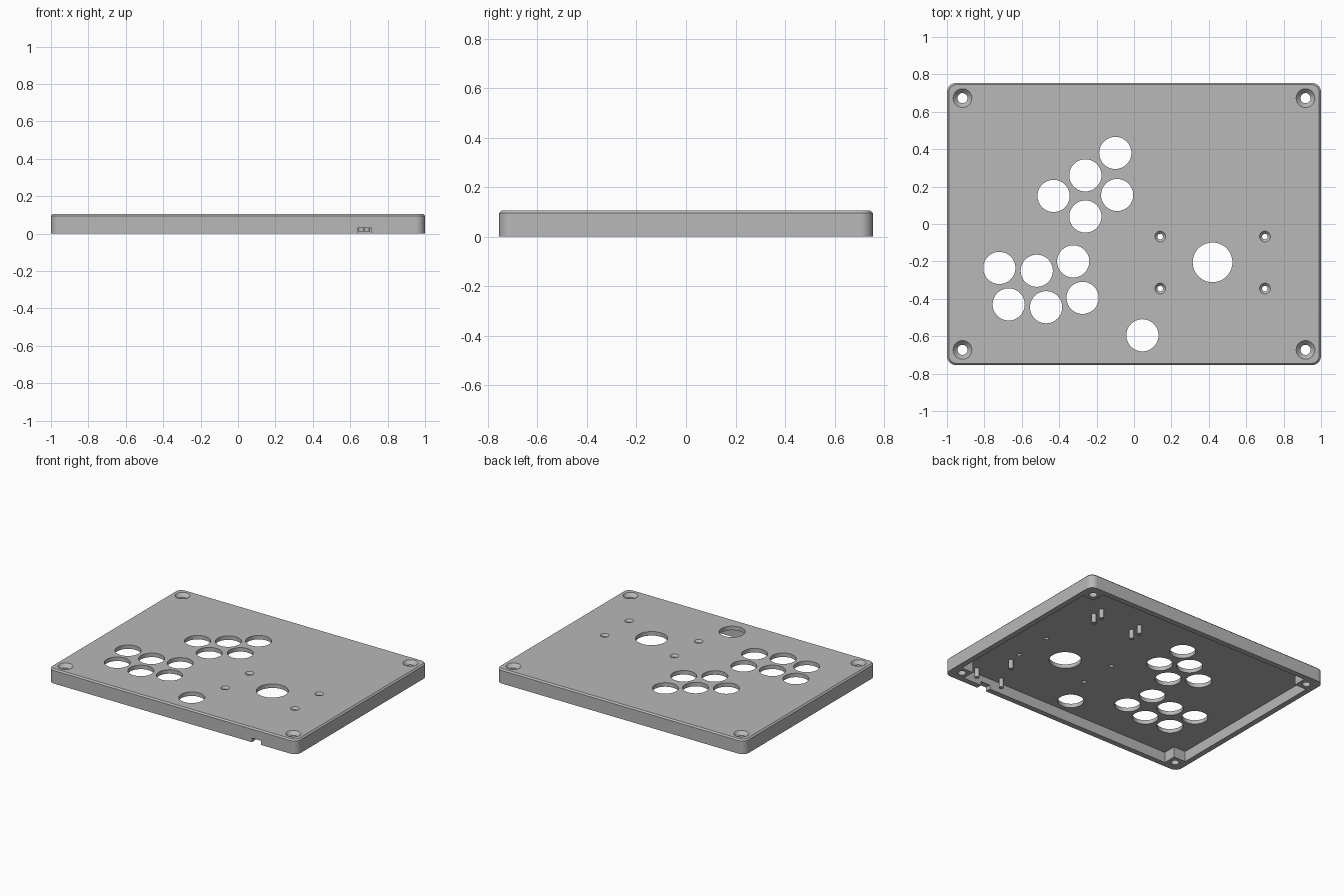
import bpy, bmesh
from math import sin, cos, pi, radians

if "Cube" in bpy.data.objects:
    bpy.data.objects.remove(bpy.data.objects["Cube"], do_unlink=True)

grey = bpy.data.materials.new("plain_grey")
grey.use_nodes = True
grey.diffuse_color = (0.48, 0.48, 0.48, 1)
grey.node_tree.nodes["Principled BSDF"].inputs["Base Color"].default_value = grey.diffuse_color

HX, HY, TOP, UNDER = 1.0, 0.755, 0.105, 0.076
WALL, BOSS, ROUND = 0.04, 0.135, 0.05


def finish(bm, name):
    bmesh.ops.recalc_face_normals(bm, faces=bm.faces[:])
    mesh = bpy.data.meshes.new(name)
    bm.to_mesh(mesh)
    bm.free()
    mesh.materials.append(grey)
    obj = bpy.data.objects.new(name, mesh)
    bpy.context.collection.objects.link(obj)
    return obj


def prism(name, outline, z0, z1, chamfer=0):
    """Extrude an outline upward, optionally chamfering the top rim."""
    bm = bmesh.new()
    base = bm.faces.new([bm.verts.new((x, y, z0)) for x, y in outline])
    new = bmesh.ops.extrude_face_region(bm, geom=[base], use_keep_orig=True)["geom"]
    for v in new:
        if isinstance(v, bmesh.types.BMVert):
            v.co.z = z1
    bmesh.ops.recalc_face_normals(bm, faces=bm.faces[:])
    if chamfer:
        rim = [e for e in bm.edges if all(v.co.z == v.link_loops[0].vert.co.z
               and v.co.z > (z0 + z1) / 2 for v in e.verts)]
        bmesh.ops.bevel(bm, geom=rim, offset=chamfer, segments=1, affect='EDGES')
    return finish(bm, name)


def lathe(bm, x, y, profile, n=48):
    """Add a closed turned solid; profile is (radius, height) pairs."""
    rings = [[bm.verts.new((x + r * cos(2 * pi * i / n), y + r * sin(2 * pi * i / n), z))
              for i in range(n)] for r, z in profile]
    for a, b in zip(rings, rings[1:]):
        for i in range(n):
            j = (i + 1) % n
            bm.faces.new((a[i], a[j], b[j], b[i]))
    bm.faces.new(rings[0])
    bm.faces.new(rings[-1])


def cut(target, cutter):
    """Subtract the cutter for good and remove it."""
    mod = target.modifiers.new("cut", 'BOOLEAN')
    mod.operation, mod.solver, mod.object = 'DIFFERENCE', 'EXACT', cutter
    bpy.context.view_layer.objects.active = target
    bpy.ops.object.modifier_apply(modifier=mod.name)
    bpy.data.objects.remove(cutter, do_unlink=True)


def smooth(obj):
    bpy.ops.object.select_all(action='DESELECT')
    obj.select_set(True)
    bpy.context.view_layer.objects.active = obj
    bpy.ops.object.shade_smooth_by_angle(angle=radians(30))


# Case body with rounded corners
outline = []
for k, (sx, sy) in enumerate([(1, 1), (-1, 1), (-1, -1), (1, -1)]):
    for i in range(9):
        a = pi / 2 * (k + i / 8)
        outline.append((sx * (HX - ROUND) + ROUND * cos(a), sy * (HY - ROUND) + ROUND * sin(a)))
case = prism("case_shell", outline, 0, TOP, chamfer=0.01)

# Hollow underside, leaving a square boss in each corner
ix, iy, bx, by = HX - WALL, HY - WALL, HX - BOSS, HY - BOSS
cavity = []
for sx, sy in [(1, 1), (-1, 1), (-1, -1), (1, -1)]:
    corner = [(sx * ix, sy * by), (sx * bx, sy * by), (sx * bx, sy * iy)]
    cavity += corner if sx * sy > 0 else corner[::-1]
cut(case, prism("cavity_cutter", cavity, -0.02, UNDER))

# Cable notch in the front wall
x0, x1, y0, y1 = 0.64, 0.715, -HY - 0.05, -HY + WALL + 0.02
cut(case, prism("notch_cutter", [(x0, y0), (x1, y0), (x1, y1), (x0, y1)], -0.02, 0.03))

# Button holes, stick hole and countersunk screw holes
buttons = [(-0.1, 0.38), (-0.26, 0.26), (-0.43, 0.15), (-0.09, 0.155), (-0.26, 0.04),
           (-0.325, -0.2), (-0.52, -0.25), (-0.72, -0.235),
           (-0.275, -0.395), (-0.47, -0.445), (-0.67, -0.43), (0.045, -0.595)]
bm = bmesh.new()
for x, y in buttons:
    lathe(bm, x, y, [(0.086, -0.02), (0.086, 0.13)])
lathe(bm, 0.42, -0.205, [(0.106, -0.02), (0.106, 0.13)], 64)


def screw_hole(x, y, r, head, depth):
    lathe(bm, x, y, [(r, -0.02), (r, TOP - depth), (head, TOP), (head, 0.13)], 32)


for x in (-0.917, 0.917):
    for y in (-0.673, 0.673):
        screw_hole(x, y, 0.027, 0.05, 0.025)
for x in (0.14, 0.70):
    for y in (-0.345, -0.067):
        screw_hole(x, y, 0.015, 0.029, 0.015)
cut(case, finish(bm, "hole_cutter"))
smooth(case)
case.modifiers.new("even_normals", 'WEIGHTED_NORMAL').keep_sharp = True

# Mounting pins under the top plate
pins = [(x, y) for x in (0.335, 0.66) for y in (0.375, 0.455)]
pins += [(0.58, -0.67), (0.79, -0.67), (0.69, -0.44)]
for i, (x, y) in enumerate(pins):
    bm = bmesh.new()
    lathe(bm, x, y, [(0.016, 0.012), (0.016, UNDER + 0.005)], 20)
    smooth(finish(bm, f"mounting_pin_{i + 1}"))
